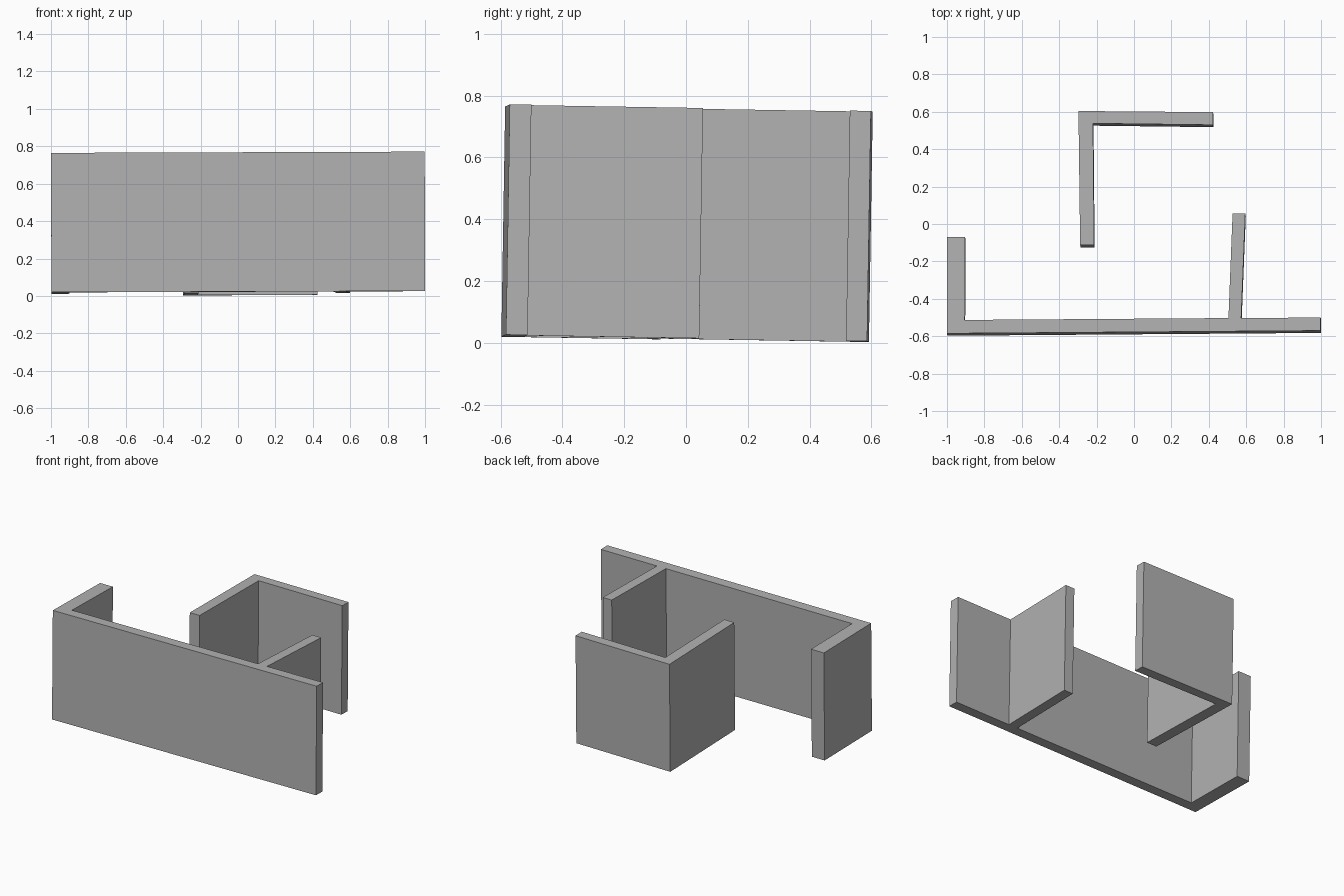
import bpy, bmesh
from mathutils import Vector

if "Cube" in bpy.data.objects:
    bpy.data.objects.remove(bpy.data.objects["Cube"])

HEIGHT = 0.745
LEAN = Vector((-0.0035, 0.0165, 1.0)).normalized()  # slight tilt of the whole plan

grey = bpy.data.materials.new("plain_grey")
grey.diffuse_color = (0.445, 0.445, 0.445, 1)
grey.use_nodes = True
grey.node_tree.nodes["Principled BSDF"].inputs["Base Color"].default_value = grey.diffuse_color


def wall_block(name, outline):
    """Extrude a floor-plan outline (given at the wall tops) along the lean."""
    bm = bmesh.new()
    up = LEAN * HEIGHT
    tops = [Vector((x, y, 0.7585 + 0.0035 * x - 0.0165 * y)) for x, y in outline]
    base = bm.faces.new([bm.verts.new(p - up) for p in tops])
    extruded = bmesh.ops.extrude_face_region(bm, geom=[base], use_keep_orig=True)
    verts = [g for g in extruded["geom"] if isinstance(g, bmesh.types.BMVert)]
    bmesh.ops.translate(bm, verts=verts, vec=up)
    bmesh.ops.recalc_face_normals(bm, faces=bm.faces)
    mesh = bpy.data.meshes.new(name)
    bm.to_mesh(mesh)
    bm.free()
    mesh.materials.append(grey)
    obj = bpy.data.objects.new(name, mesh)
    bpy.context.collection.objects.link(obj)
    return obj


# Long front wall with the left return and the slanted partition
wall_block("front_walls", [
    (-1.0, -0.585), (0.998, -0.57), (0.998, -0.5), (0.573, -0.503),
    (0.595, 0.055), (0.527, 0.055), (0.505, -0.503),
    (-0.905, -0.513), (-0.903, -0.07), (-1.0, -0.07)])

# L-shaped walls at the back
wall_block("back_walls", [
    (-0.297, 0.604), (-0.288, -0.113), (-0.213, -0.113),
    (-0.219, 0.538), (0.422, 0.53), (0.422, 0.598)])
